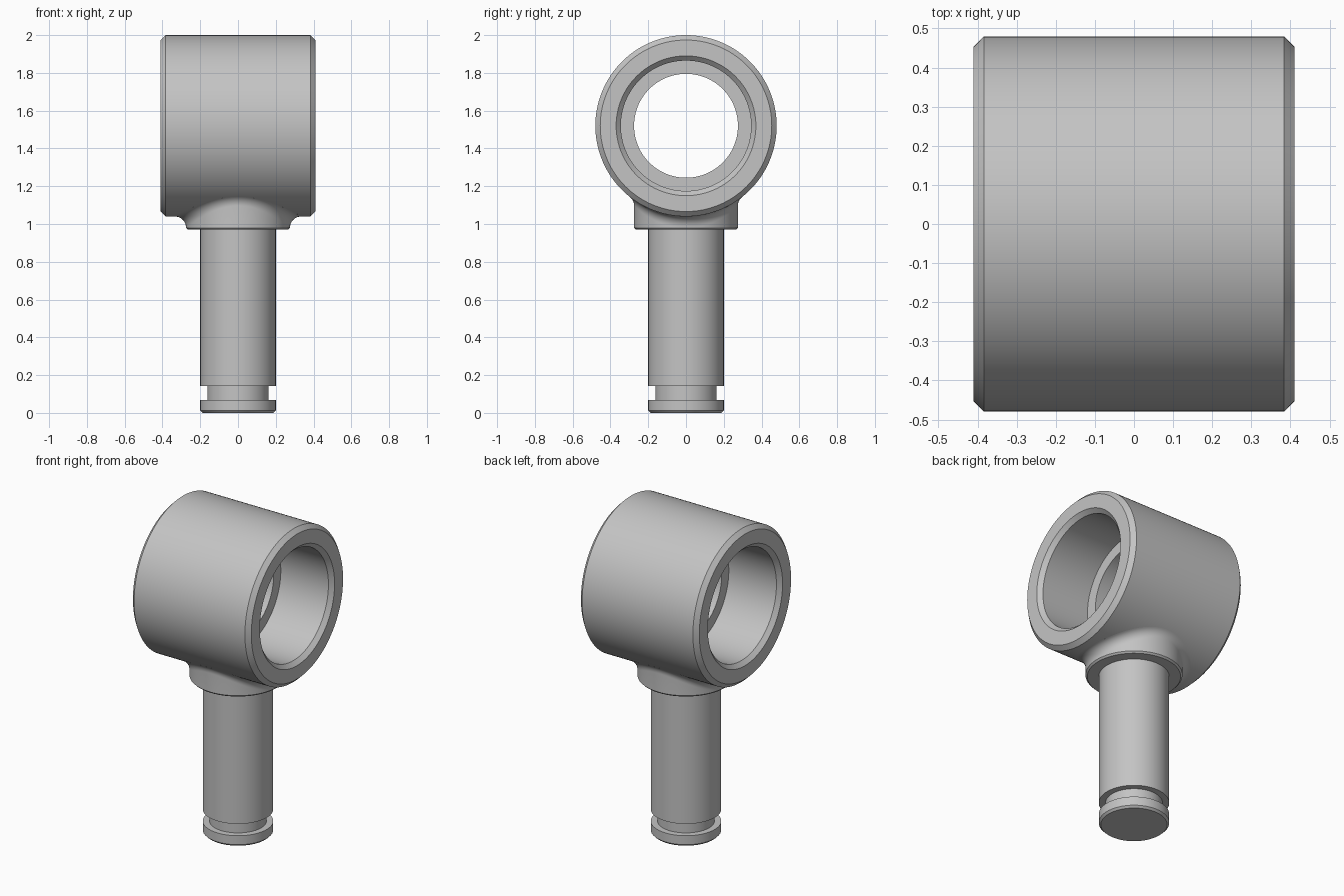
import bpy, bmesh
from math import sin, cos, pi, sqrt
from mathutils import Vector, Matrix

cube = bpy.data.objects.get("Cube")
if cube:
    bpy.data.objects.remove(cube, do_unlink=True)

SEG = 128
RING_R, RING_Z, HALF_W = 0.48, 1.52, 0.41
COLLAR_R, COLLAR_Z, FILLET = 0.275, 0.97, 0.06

metal = bpy.data.materials.new("grey_metal")
metal.use_nodes = True
colour = (0.55, 0.55, 0.55, 1)
metal.diffuse_color = colour
metal.node_tree.nodes["Principled BSDF"].inputs["Base Color"].default_value = colour


def loft(name, loops, closed=False):
    """Skin a list of equal-length point loops into a smooth shaded object."""
    bm = bmesh.new()
    rows = [[bm.verts.new(p) for p in loop] for loop in loops]
    pairs = list(zip(rows, rows[1:])) + ([(rows[-1], rows[0])] if closed else [])
    for a, b in pairs:
        for i in range(SEG):
            j = (i + 1) % SEG
            bm.faces.new((a[i], a[j], b[j], b[i]))
    if not closed:
        bm.faces.new(rows[0][::-1])
    bmesh.ops.recalc_face_normals(bm, faces=bm.faces)
    mesh = bpy.data.meshes.new(name)
    bm.to_mesh(mesh)
    bm.free()
    mesh.materials.append(metal)
    obj = bpy.data.objects.new(name, mesh)
    bpy.context.collection.objects.link(obj)
    bpy.ops.object.select_all(action='DESELECT')
    obj.select_set(True)
    bpy.context.view_layer.objects.active = obj
    bpy.ops.object.shade_smooth_by_angle(angle=pi / 6)
    return obj


angles = [2 * pi * i / SEG for i in range(SEG)]


def circle(r, z):
    return [Vector((r * cos(a), r * sin(a), z)) for a in angles]


# Bearing housing: chamfered tube with a counterbore each side of a central lip
half = [(0.275, 0.055), (0.345, 0.055), (0.345, HALF_W - 0.025),
        (0.37, HALF_W), (RING_R - 0.026, HALF_W), (RING_R, HALF_W - 0.026)]
profile = half + [(r, -x) for r, x in reversed(half)]
turn = Matrix.Translation((0, 0, RING_Z)) @ Matrix.Rotation(pi / 2, 4, 'Y')
loft("bearing_housing", [[turn @ p for p in circle(r, x)] for r, x in profile], closed=True)

# Stem with a retaining groove near its foot
stem = [(0.188, 0), (0.2, 0.012), (0.2, 0.068), (0.162, 0.068),
        (0.162, 0.142), (0.2, 0.142), (0.2, COLLAR_Z + 0.01)]
loft("stem", [circle(r, z) for r, z in stem])

# Collar blended into the housing by a rolling-ball fillet
STEPS = 10
loops = [circle(COLLAR_R - 0.01, COLLAR_Z), circle(COLLAR_R, COLLAR_Z + 0.0099)]
blend = [[] for _ in range(STEPS + 2)]
for a in angles:
    out = Vector((cos(a), sin(a), 0))
    centre = out * (COLLAR_R + FILLET)
    centre.z = RING_Z - sqrt((RING_R + FILLET) ** 2 - centre.y ** 2)
    to_ring = Vector((0, -centre.y, RING_Z - centre.z)).normalized()
    for k in range(STEPS + 1):
        blend[k].append(centre + FILLET * (-out).slerp(to_ring, k / STEPS))
    blend[-1].append(blend[STEPS][-1] + 0.01 * to_ring)
loft("collar", loops + blend)
